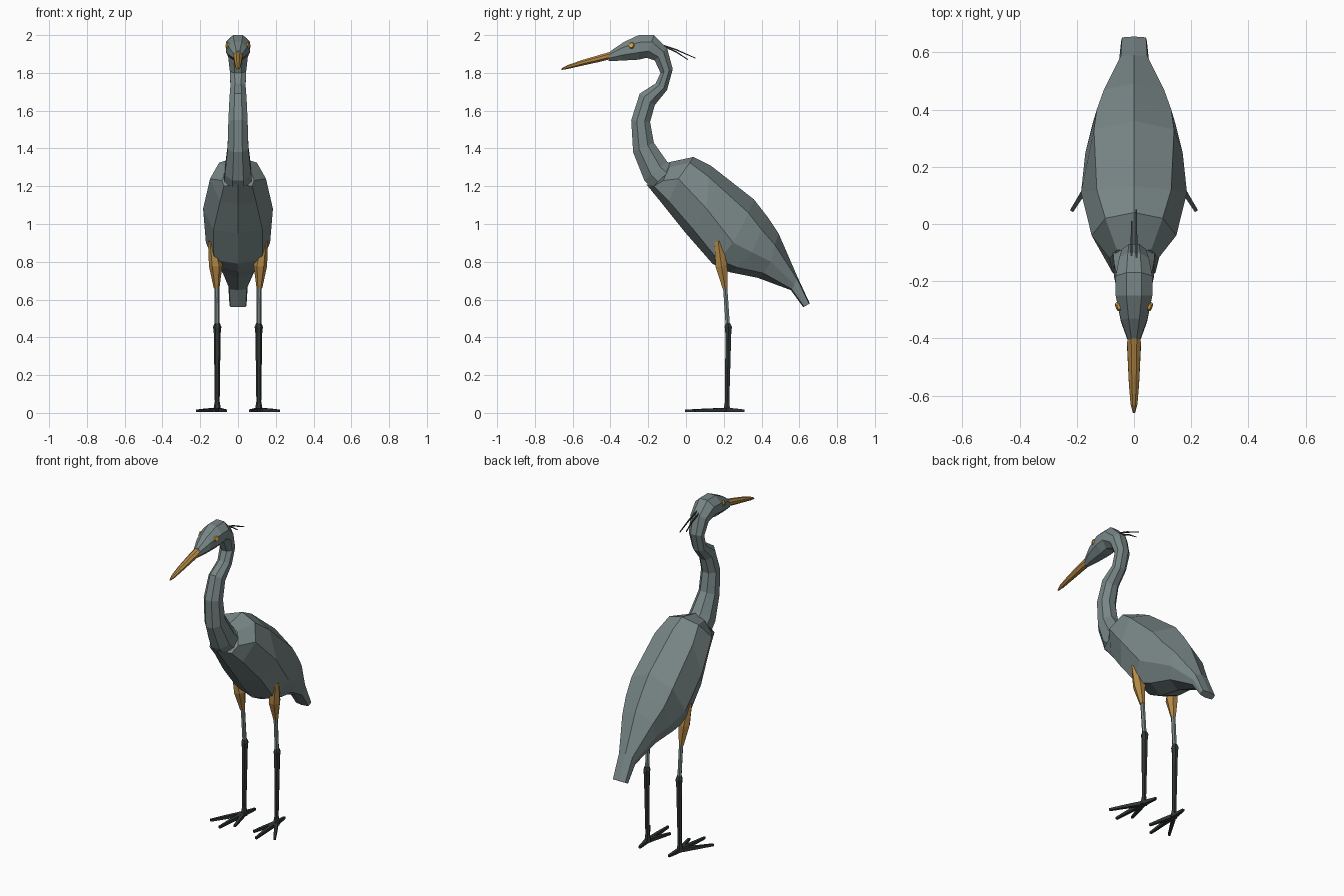
import bpy, bmesh, math
from mathutils import Vector


def material(name, rgb):
    m = bpy.data.materials.new(name)
    m.diffuse_color = (*rgb, 1)
    return m


GREY = material("slate grey", (0.19, 0.24, 0.24))
ORANGE = material("ochre", (0.46, 0.25, 0.06))
EYE = material("eye amber", (0.68, 0.36, 0.06))
DARK = material("dark leg", (0.03, 0.037, 0.035))


def loft(name, rings, mat):
    """Skin a list of equal-length point rings and cap both ends."""
    bm = bmesh.new()
    vs = [[bm.verts.new(p) for p in r] for r in rings]
    n = len(vs[0])
    for a, b in zip(vs, vs[1:]):
        for i in range(n):
            j = (i + 1) % n
            bm.faces.new((a[i], a[j], b[j], b[i]))
    bm.faces.new(vs[0])
    bm.faces.new(vs[-1])
    bmesh.ops.recalc_face_normals(bm, faces=bm.faces)
    me = bpy.data.meshes.new(name)
    bm.to_mesh(me)
    bm.free()
    me.materials.append(mat)
    ob = bpy.data.objects.new(name, me)
    bpy.context.collection.objects.link(ob)
    return ob


def octagon(fy, fz, by, bz, w):
    """Octagon section between a front and a back point, half-width w."""
    c = Vector((0, (fy + by) / 2, (fz + bz) / 2))
    u = Vector((0, (by - fy) / 2, (bz - fz) / 2))
    k = 1 / math.cos(math.pi / 8)
    ang = [math.pi / 8 + i * math.pi / 4 for i in range(8)]
    return [c + u * k * math.cos(t) + Vector((w * k * math.sin(t), 0, 0)) for t in ang]


def tube(name, path, mat, sides=6):
    """Tapered limb through (x, y, z, radius) points."""
    pts = [Vector(p[:3]) for p in path]
    d = (pts[-1] - pts[0]).normalized()
    ref = Vector((1, 0, 0)) if abs(d.x) < 0.8 else Vector((0, 1, 0))
    a = d.cross(ref).normalized()
    b = d.cross(a)
    rings = []
    for p, q in zip(pts, path):
        ts = [2 * math.pi * (i + 0.5) / sides for i in range(sides)]
        rings.append([p + q[3] * (a * math.cos(t) + b * math.sin(t)) for t in ts])
    return loft(name, rings, mat)


# head and S-shaped neck
neck = [(-.41, 1.862, -.40, 1.915, .022), (-.345, 1.865, -.33, 1.963, .046),
        (-.25, 1.87, -.25, 2.0, .064), (-.21, 1.88, -.17, 2.0, .064),
        (-.165, 1.865, -.10, 1.93, .052), (-.135, 1.80, -.07, 1.82, .043),
        (-.16, 1.745, -.10, 1.71, .040), (-.245, 1.69, -.165, 1.63, .045),
        (-.29, 1.55, -.19, 1.54, .051), (-.28, 1.38, -.17, 1.43, .055),
        (-.22, 1.23, -.10, 1.33, .070), (-.15, 1.16, -.04, 1.28, .075)]
loft("head_and_neck", [octagon(*r) for r in neck], GREY)

# beak
beak = [(-.39, 1.875, -.37, 1.91, .02), (-.45, 1.86, -.40, 1.912, .024),
        (-.56, 1.836, -.55, 1.868, .018), (-.63, 1.82, -.63, 1.84, .012),
        (-.66, 1.815, -.66, 1.823, .004)]
loft("beak", [octagon(*r) for r in beak], ORANGE)

# body: back ridge, wing ridge, wing side, lower edge, belly
body = [[(0, -.10, 1.325), (.06, -.09, 1.30), (.085, -.12, 1.23), (.075, -.17, 1.20), (0, -.21, 1.21)],
        [(0, .04, 1.355), (.10, .02, 1.325), (.148, -.04, 1.24), (.095, -.09, 1.12), (0, -.12, 1.10)],
        [(0, .13, 1.31), (.13, .12, 1.25), (.185, .11, 1.08), (.13, .04, .97), (0, .0, .95)],
        [(0, .36, 1.13), (.14, .33, 1.06), (.17, .25, .90), (.128, .17, .81), (0, .14, .79)],
        [(0, .43, 1.04), (.13, .40, .97), (.145, .35, .85), (.105, .27, .77), (0, .23, .745)],
        [(0, .49, .95), (.105, .47, .89), (.11, .45, .80), (.08, .41, .74), (0, .38, .715)],
        [(0, .59, .72), (.046, .587, .71), (.052, .573, .68), (.045, .56, .655), (0, .555, .65)],
        [(0, .655, .58), (.042, .652, .577), (.045, .64, .57), (.042, .625, .562), (0, .62, .56)]]
loft("body_and_tail",
     [h + [(-x, y, z) for x, y, z in h[3:0:-1]] for h in body], GREY)

# head plumes
for i, tip in enumerate([(-.008, .01, 1.87), (.008, .05, 1.878)]):
    x = tip[0]
    tube(f"plume_{i}", [(x, -.15, 1.955, .005), (x, -.05, 1.91 + i * .012, .005), (*tip, .003)], DARK, 4)

for s, side in ((1, "right"), (-1, "left")):
    # eye plate
    tube(f"eye_{side}", [(s * .053, -.288, 1.945, .018), (s * .061, -.291, 1.947, .014)], EYE)
    # thigh, shin, knee and lower leg
    tube(f"thigh_{side}", [(s * .137, .17, .91, .022), (s * .118, .187, .78, .036),
                           (s * .113, .207, .66, .015)], ORANGE)
    tube(f"shin_{side}", [(s * .112, .205, .70, .013), (s * .11, .222, .45, .013)], GREY)
    tube(f"lower_leg_{side}", [(s * .11, .222, .475, .014), (s * .11, .224, .455, .022),
                               (s * .11, .224, .42, .018), (s * .11, .218, .06, .013),
                               (s * .11, .215, .008, .022)], DARK)
    # toes: three forward, one back
    for k, (x, y) in enumerate([(.218, .045), (.125, -.005), (.064, .06), (.10, .31)]):
        tube(f"toe_{side}_{k}", [(s * .11, .218, .016, .016), (s * (x + .11) / 2, (y + .218) / 2, .014, .013),
                                 (s * x, y, .011, .009)], DARK, 4)
